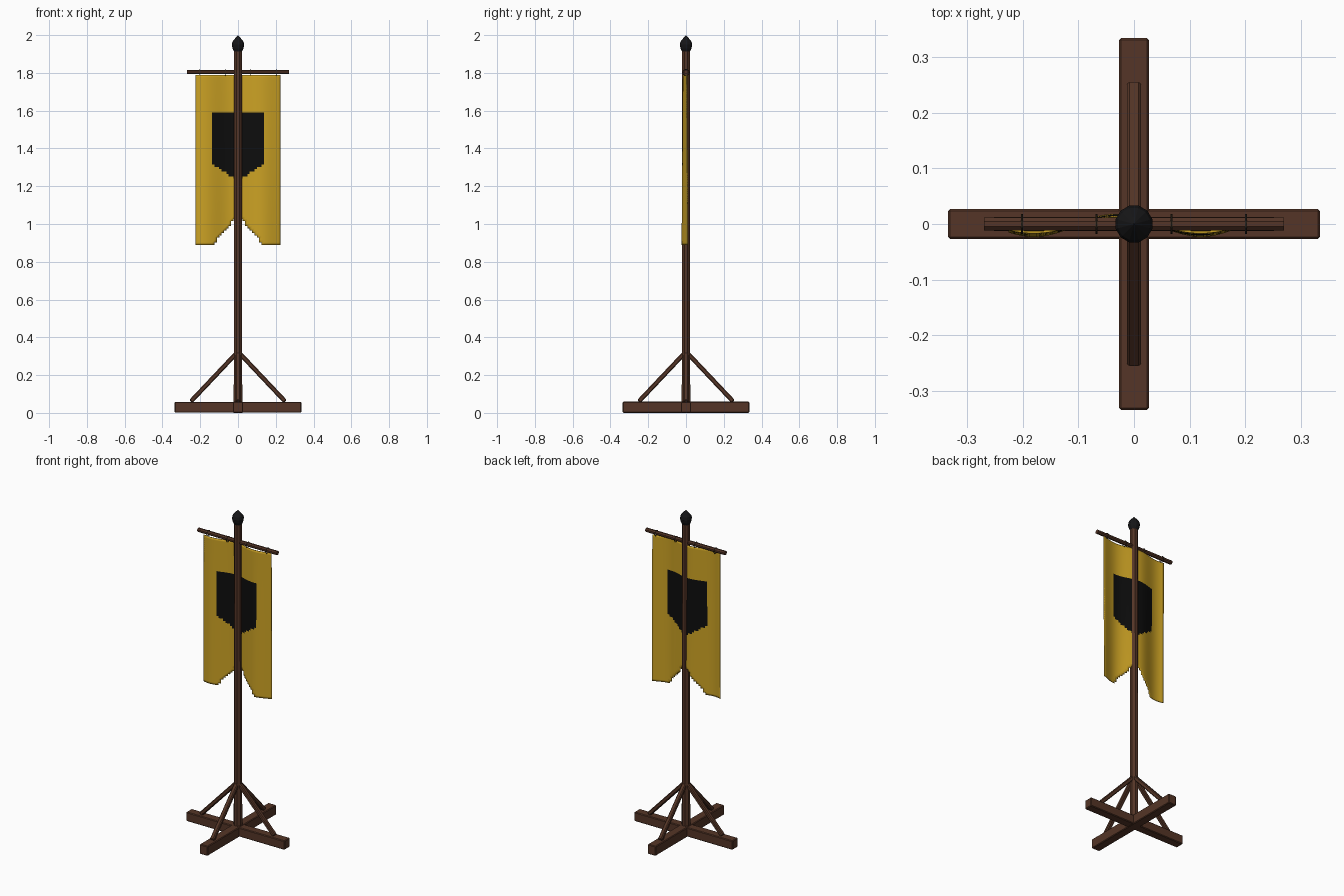
import bpy, bmesh, math
from mathutils import Vector

cube = bpy.data.objects.get("Cube")
if cube:
    bpy.data.objects.remove(cube, do_unlink=True)


def material(name, rgb):
    m = bpy.data.materials.new(name)
    m.use_nodes = True
    m.diffuse_color = (*rgb, 1)
    bsdf = m.node_tree.nodes["Principled BSDF"]
    bsdf.inputs["Base Color"].default_value = (*rgb, 1)
    bsdf.inputs["Roughness"].default_value = 0.8
    return m


wood = material("dark_wood", (0.09, 0.036, 0.02))
cloth = material("yellow_cloth", (0.6, 0.36, 0.018))
black = material("black_cloth", (0.004, 0.004, 0.004))
iron = material("black_iron", (0.008, 0.008, 0.009))
rope = material("ring_brown", (0.04, 0.03, 0.018))


def finish(name, bm, *mats):
    bmesh.ops.recalc_face_normals(bm, faces=bm.faces)
    mesh = bpy.data.meshes.new(name)
    bm.to_mesh(mesh)
    bm.free()
    ob = bpy.data.objects.new(name, mesh)
    bpy.context.collection.objects.link(ob)
    for m in mats:
        mesh.materials.append(m)
    return ob


def bar(name, a, b, width, height, bevel):
    """Bevelled square timber running from a to b."""
    a, b = Vector(a), Vector(b)
    bm = bmesh.new()
    bmesh.ops.create_cube(bm, size=1)
    bmesh.ops.scale(bm, vec=((b - a).length, width, height), verts=bm.verts)
    ob = finish(name, bm, wood)
    ob.location = (a + b) / 2
    ob.rotation_euler = (b - a).to_track_quat("X", "Z").to_euler()
    mod = ob.modifiers.new("Bevel", "BEVEL")
    mod.width = bevel
    mod.segments = 1


def lathe(name, profile, sides, mat):
    """Spin a (radius, z) profile about the z axis."""
    bm = bmesh.new()
    rings = []
    for r, z in profile:
        angles = [2 * math.pi * (i + 0.5) / sides for i in range(sides)]
        rings.append([bm.verts.new((r * math.cos(t), r * math.sin(t), z)) for t in angles])
    for low, high in zip(rings, rings[1:]):
        for i in range(sides):
            j = (i + 1) % sides
            bm.faces.new((low[i], low[j], high[j], high[i]))
    bm.faces.new(rings[0])
    bm.faces.new(rings[-1])
    return finish(name, bm, mat)


# Crossed base timbers
bar("base_beam_side", (-0.335, 0, 0.03), (0.335, 0, 0.03), 0.054, 0.056, 0.004)
bar("base_beam_front", (0, -0.335, 0.03), (0, 0.335, 0.03), 0.054, 0.06, 0.004)

# Four diagonal braces
for label, dx, dy in (("left", 1, 0), ("right", -1, 0), ("front", 0, -1), ("back", 0, 1)):
    bar("brace_" + label, (dx * 0.25, dy * 0.25, 0.06),
        (dx * 0.008, dy * 0.008, 0.316), 0.026, 0.024, 0.005)

# Pole and finial
lathe("pole", [(0.0245, 0.01), (0.0225, 1.925)], 8, wood)
lathe("finial", [(0.021, 1.912), (0.03, 1.93), (0.034, 1.95), (0.03, 1.966),
                 (0.014, 1.985), (0.0005, 2.0)], 12, iron)

# Crossbar
BAR_Z = 1.805
crossbar = lathe("crossbar", [(0.0125, -0.27), (0.0125, 0.27)], 8, wood)
crossbar.rotation_euler = (0, math.pi / 2, 0)
crossbar.location.z = BAR_Z

# Hanging rings
for i in range(4):
    bpy.ops.mesh.primitive_torus_add(
        major_radius=0.0165, minor_radius=0.002, major_segments=16, minor_segments=6,
        location=((i - 1.5) * 0.1345, 0, BAR_Z - 0.003), rotation=(0, math.pi / 2, 0))
    ring = bpy.context.object
    ring.name = "hanging_ring_%d" % (i + 1)
    ring.data.materials.append(rope)

# Rippled banner with a stepped swallowtail and a shield emblem
CELL, COLS, ROWS, BOTTOM = 0.0125, 36, 72, 0.89
bm = bmesh.new()


def ripple(x, z):
    depth = 0.013 + 0.007 * (BAR_Z - z)
    return -depth * math.cos(2 * math.pi * (x - 0.12) / 0.3) - 0.002


grid = []
for r in range(ROWS + 1):
    z = BOTTOM + r * CELL
    row = []
    for c in range(COLS + 1):
        x = (c - COLS / 2) * CELL
        row.append(bm.verts.new((x, ripple(x, z), z)))
    grid.append(row)

for r in range(ROWS):
    for c in range(COLS):
        x = abs(c + 0.5 - COLS / 2) * CELL
        z = BOTTOM + (r + 0.5) * CELL
        if z < BOTTOM + 1.15 * (0.135 - x):
            continue
        face = bm.faces.new((grid[r][c], grid[r][c + 1], grid[r + 1][c + 1], grid[r + 1][c]))
        face.smooth = True
        if x < 0.135 and 1.225 + 0.7 * x < z < 1.59:
            face.material_index = 1
bmesh.ops.delete(bm, geom=[v for v in bm.verts if not v.link_faces], context="VERTS")
banner = finish("banner", bm, cloth, black)
thick = banner.modifiers.new("Thickness", "SOLIDIFY")
thick.thickness = 0.004
thick.offset = 0
